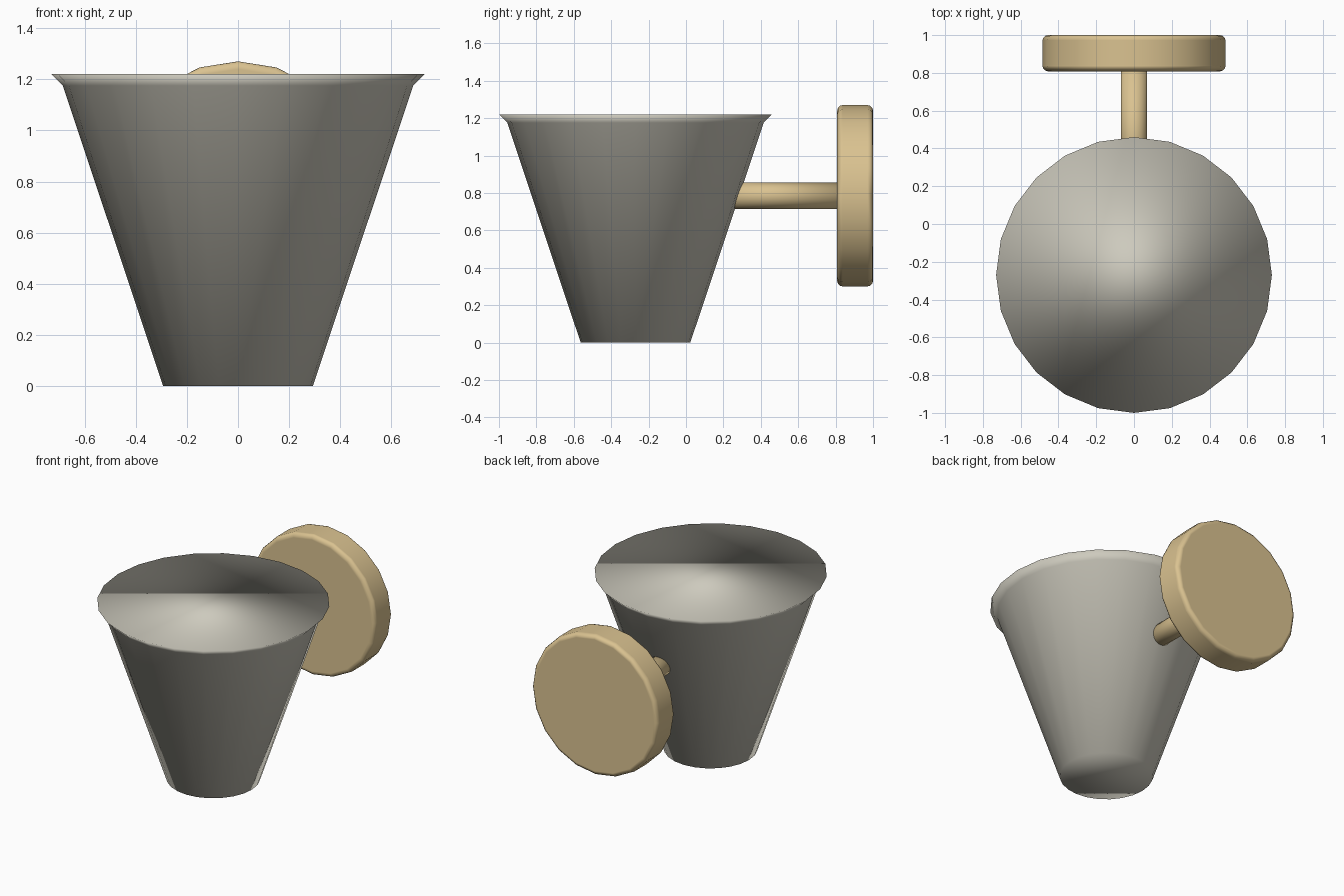
import bpy, bmesh
from math import cos, sin, tau, pi
from mathutils import Matrix

cube = bpy.data.objects.get("Cube")
if cube:
    bpy.data.objects.remove(cube, do_unlink=True)


def material(name, color):
    m = bpy.data.materials.new(name)
    m.use_nodes = True
    m.diffuse_color = (*color, 1)
    m.node_tree.nodes["Principled BSDF"].inputs["Base Color"].default_value = (*color, 1)
    return m


def turned(name, profile, sides, mat, matrix):
    """Closed solid turned about z from (radius, height) points, with flat end caps."""
    bm = bmesh.new()
    rings = [[bm.verts.new((r * cos(tau * i / sides), r * sin(tau * i / sides), z))
              for i in range(sides)] for r, z in profile]
    for low, high in zip(rings, rings[1:]):
        for i in range(sides):
            j = (i + 1) % sides
            bm.faces.new((low[i], low[j], high[j], high[i]))
    bm.faces.new(rings[0][::-1])
    bm.faces.new(rings[-1])
    bm.transform(matrix)
    bmesh.ops.recalc_face_normals(bm, faces=bm.faces)
    for f in bm.faces:
        f.smooth = True
    mesh = bpy.data.meshes.new(name)
    bm.to_mesh(mesh)
    bm.free()
    mesh.materials.append(mat)
    obj = bpy.data.objects.new(name, mesh)
    bpy.context.collection.objects.link(obj)
    return obj


frosted = material("warm grey glass", (0.61, 0.59, 0.51))
brass = material("pale brass", (0.70, 0.54, 0.28))

# Tapered shade with a flared rim, smooth all over
turned("shade", [(0.293, 0), (0.685, 1.175), (0.73, 1.22)], 24, frosted,
       Matrix.Translation((0, -0.27, 0)))

# Wall-side parts are turned about the y axis
mount_z = 0.785
along_y = Matrix.Translation((0, 0, mount_z)) @ Matrix.Rotation(-pi / 2, 4, 'X')

# Arm running from inside the shade to the wall plate
turned("arm", [(0.07, 0.1), (0.07, 0.83)], 20, brass, along_y)

# Round wall plate with softened edges
plate = turned("wall_plate", [(0.485, 0.808), (0.485, 1.0)], 20, brass, along_y)
bevel = plate.modifiers.new("soft_edges", 'BEVEL')
bevel.width = 0.03
bevel.segments = 3
bevel.limit_method = 'ANGLE'
bevel.harden_normals = True
